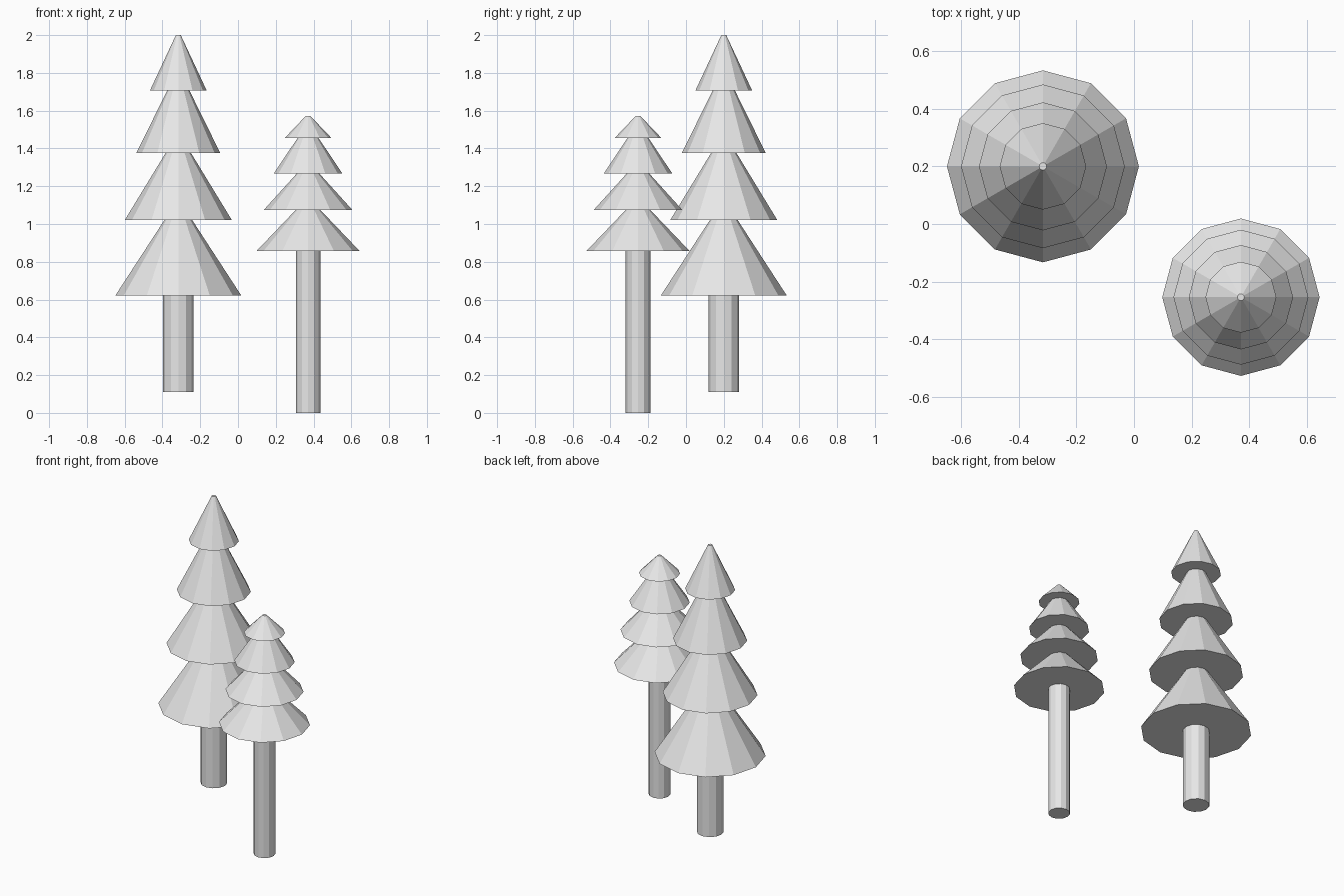
import bpy, bmesh
from mathutils import Matrix

if "Cube" in bpy.data.objects:
    bpy.data.objects.remove(bpy.data.objects["Cube"])

SIDES = 12

grey = bpy.data.materials.new("light_grey")
grey.diffuse_color = (0.8, 0.8, 0.8, 1)
grey.use_nodes = True
grey.node_tree.nodes["Principled BSDF"].inputs["Base Color"].default_value = grey.diffuse_color


def cone(name, x, y, z0, z1, r0, r1):
    """Capped, flat-shaded 12-sided frustum from z0 to z1."""
    bm = bmesh.new()
    bmesh.ops.create_cone(bm, cap_ends=True, segments=SIDES, radius1=r0, radius2=r1,
                          depth=z1 - z0, matrix=Matrix.Translation((0, 0, (z0 + z1) / 2)))
    mesh = bpy.data.meshes.new(name)
    bm.to_mesh(mesh)
    bm.free()
    mesh.materials.append(grey)
    obj = bpy.data.objects.new(name, mesh)
    obj.location = (x, y, 0)
    bpy.context.collection.objects.link(obj)


def tree(name, x, y, base, trunk_r, tip_r, tiers):
    # trunk reaches slightly into the lowest tier
    cone(name + "_trunk", x, y, base, tiers[0][0] + 0.04, trunk_r, trunk_r)
    # stacked branch tiers, each tip hidden inside the tier above
    for i, (z0, z1, r) in enumerate(tiers, 1):
        cone(f"{name}_branches_{i}", x, y, z0, z1, r, tip_r)


# tiers: bottom height, tip height, bottom radius
tree("tall_tree", -0.316, 0.2, 0.11, 0.08, 0.013,
     [(0.622, 1.114, 0.333), (1.02, 1.465, 0.284), (1.376, 1.80, 0.222), (1.707, 2.0, 0.15)])
tree("small_tree", 0.371, -0.254, 0.0, 0.065, 0.012,
     [(0.857, 1.13, 0.273), (1.075, 1.32, 0.234), (1.268, 1.52, 0.181), (1.456, 1.572, 0.123)])
